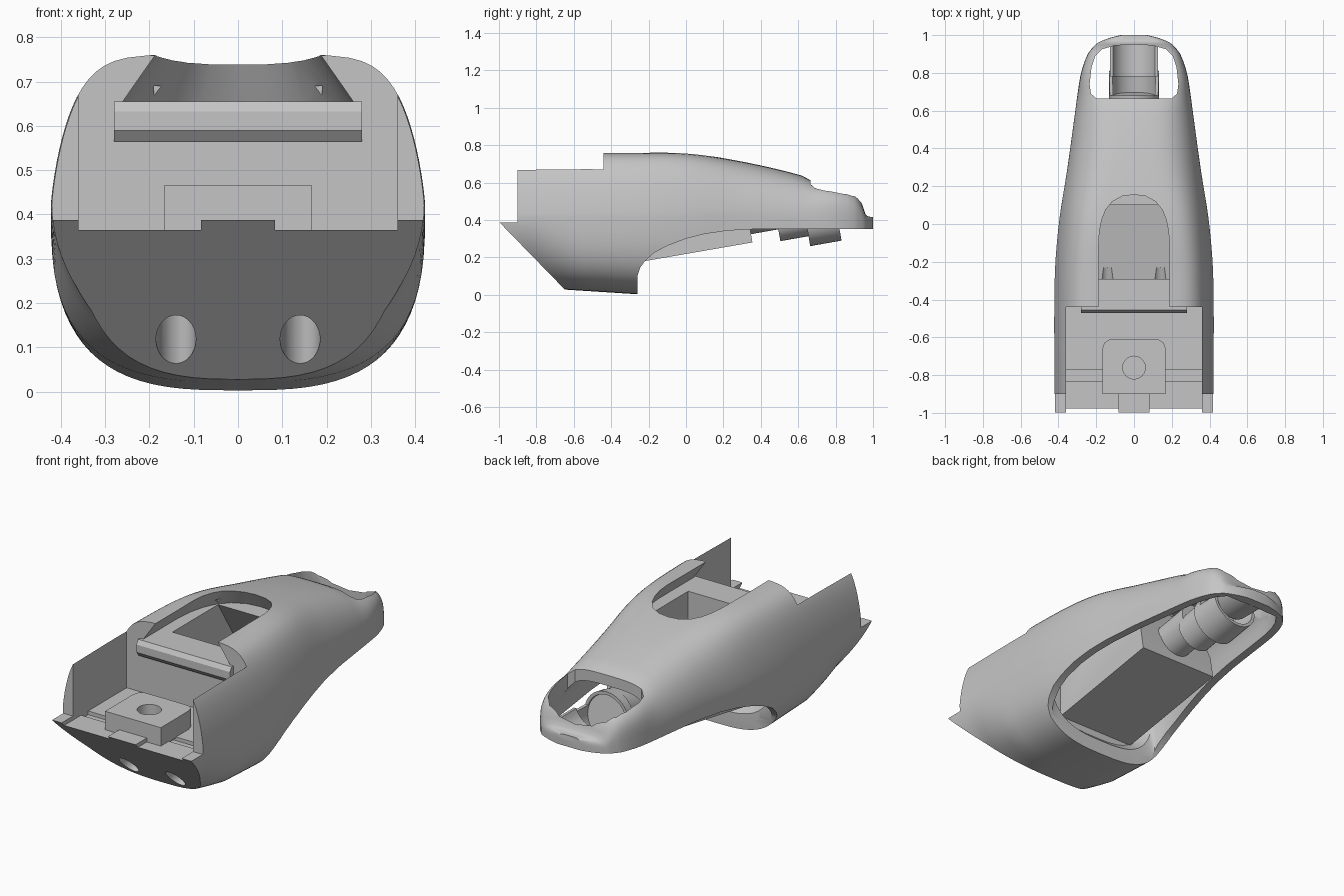
import bpy, bmesh, math
from mathutils import Matrix

cube = bpy.data.objects.get("Cube")
if cube:
    bpy.data.objects.remove(cube, do_unlink=True)

grey = bpy.data.materials.new("plain grey")
grey.use_nodes = True
GREY = (0.56, 0.56, 0.56, 1)
grey.diffuse_color = GREY
grey.node_tree.nodes["Principled BSDF"].inputs["Base Color"].default_value = GREY


def finish(name, bm):
    bmesh.ops.recalc_face_normals(bm, faces=bm.faces)
    mesh = bpy.data.meshes.new(name)
    bm.to_mesh(mesh)
    bm.free()
    mesh.materials.append(grey)
    obj = bpy.data.objects.new(name, mesh)
    bpy.context.collection.objects.link(obj)
    return obj


def skin(name, rings):
    """Closed solid through a list of matching rings."""
    bm = bmesh.new()
    loops = [[bm.verts.new(p) for p in ring] for ring in rings]
    count = len(loops[0])
    for a, b in zip(loops, loops[1:]):
        for i in range(count):
            j = (i + 1) % count
            bm.faces.new((a[i], a[j], b[j], b[i]))
    bm.faces.new(loops[0])
    bm.faces.new(loops[-1])
    return finish(name, bm)


def prism(name, pts, axis, lo, hi, taper=1):
    def place(p, d, k):
        u, v = p[0] * k, p[1] * k
        return {"x": (d, u, v), "y": (u, d, v), "z": (u, v, d)}[axis]
    return skin(name, [[place(p, lo, 1) for p in pts], [place(p, hi, taper) for p in pts]])


def box(name, x, y, z):
    return prism(name, [(x[0], y[0]), (x[1], y[0]), (x[1], y[1]), (x[0], y[1])], "z", *z)


def cylinder(name, centre, radius, length, tilt, stretch=1):
    bm = bmesh.new()
    matrix = (Matrix.Translation(centre) @ Matrix.Rotation(math.radians(tilt), 4, "X")
              @ Matrix.Diagonal((1, stretch, 1, 1)))
    bmesh.ops.create_cone(bm, cap_ends=True, segments=40, radius1=radius,
                          radius2=radius, depth=length, matrix=matrix)
    return finish(name, bm)


def combine(target, tool, operation="DIFFERENCE"):
    tool.hide_render = True
    mod = target.modifiers.new("combine", "BOOLEAN")
    mod.operation, mod.solver, mod.object = operation, "EXACT", tool
    bpy.context.view_layer.objects.active = target
    bpy.ops.object.modifier_apply(modifier=mod.name)
    bpy.data.objects.remove(tool, do_unlink=True)


def mirrored(half):
    """Add the -x half of an outline that runs from +x to the middle."""
    return half + [(-x, y) for x, y in reversed(half) if x > 0]


# Body stations: y, half width, crown height, side power, crown power, widest height
KEYS = [(-1, .42, .76, 7, 1.3, .42), (-.3, .42, .76, 7, 1.3, .42), (0, .398, .757, 6, 1.4, .42),
        (.3, .352, .712, 4, 1.7, .42), (.62, .308, .637, 3.5, 2, .4), (.68, .3, .605, 4, 2.5, .38),
        (.8, .28, .57, 5, 4, .36), (.9, .245, .545, 5, 4, .36), (.94, .213, .49, 5, 4, .36),
        (.96, .19, .43, 5, 4, .36), (.985, .13, .417, 5, 4, .36), (1, .07, .415, 5, 4, .36)]


def station(y):
    last = len(KEYS) - 1
    i = max(k for k in range(last) if KEYS[k][0] <= y or k == 0)
    a, b = KEYS[i], KEYS[i + 1]
    before, after = KEYS[max(i - 1, 0)], KEYS[min(i + 2, last)]
    h = b[0] - a[0]
    t = (y - a[0]) / h
    out = []
    for c in range(1, 6):
        m0 = (b[c] - before[c]) / (b[0] - before[0]) * h
        m1 = (after[c] - a[c]) / (after[0] - a[0]) * h
        out.append(a[c] + t * (m0 + t * (3 * (b[c] - a[c]) - 2 * m0 - m1
                                         + t * (2 * (a[c] - b[c]) + m0 + m1))))
    return out


def section(y, thin=0, narrow=1, sink=0):
    w, top, side, crown, mid = station(y)
    w = (w - thin) * narrow
    top -= thin * 1.3
    bottom = .028 - .064 * (y + .65) - sink
    belly = min(3, max(1.95, 2 + 4 * (y + .8)))
    ring = []
    for k in range(80):
        c, s = math.cos(k * math.tau / 80), math.sin(k * math.tau / 80)
        px, pz, reach = (side, crown, top - mid) if s > 0 else (belly, belly, mid - bottom)
        x = math.copysign(w * abs(c) ** (2 / px), c)
        ring.append((x, y, mid + math.copysign(abs(s) ** (2 / pz), s) * reach))
    return ring


# Outer body, hollowed from below
ys = [-1 + .05 * k for k in range(14)] + [-.3 + .04 * k for k in range(31)]
body = skin("body_shell", [section(y) for y in ys + [.92, .94, .95, .96, .97, .985, 1]])
cavity = [section(-.31, .045, .85, -.12), section(-.262, .045, .92, -.08)]
cavity += [section(-.245, .045, .94, .3), section(-.17, .045, .98, .3)]
cavity += [section(-.1 + .05 * k, .045, 1, .3) for k in range(21)] + [section(.945, .045, 1, .3)]
combine(body, skin("cavity", cavity))
combine(body, prism("belly_cut", [(-.26, -.4), (-.26, .1), (-.245, .145), (-.22, .18), (-.17, .225),
                                  (-.1, .262), (0, .3), (.1, .325), (.22, .343), (.4, .353),
                                  (1.1, .353), (1.1, -.4)], "x", -1, 1))
combine(body, prism("chin_cut", [(-1.1, .493), (-.5, -.124), (-1.1, -.2)], "x", -1, 1))

# Sloping tub and the flange around the top recess
tub = [(-.32, .163), (.355, .28), (.335, .4), (.22, .64), (-.32, .64)]
combine(body, prism("tub", tub, "x", -.235, .235), "UNION")
arch = mirrored([(.26, -.8), (.26, -.14), (.252, -.05), (.232, .03), (.2, .1), (.15, .155),
                 (.08, .19), (0, .2)])
flange = [(x * 1.1, max(y * 1.1, -.36)) for x, y in arch]
combine(body, prism("flange", flange, "z", .62, .71, .93), "UNION")
combine(body, prism("recess", arch, "z", .655, .8, .61))
combine(body, prism("pocket", [(-.29, .2), (.32, .305), (.1, .655), (.1, .69), (-.29, .69)],
                    "x", -.19, .19))

# Front tray, its ledges and grooves
combine(body, box("tray", (-.36, .36), (-.9, -.44), (.365, 1)))
combine(body, box("front_step", (-1, 1), (-1.1, -.9), (.387, 1)))
for side in (-1, 1):
    combine(body, box("ledge_gap", sorted((side * .083, side * .36)), (-1.1, -.89), (.365, .5)))
    combine(body, box("groove", sorted((side * .15, side * .36)), (-.83, -.77), (.345, .4)))
    # Slots running from the chin into the pocket
    combine(body, cylinder("chin_slot", (side * .14, -.55, .175), .045, .63, -73, 1.5))

# Opening at the tail
combine(body, prism("tail_opening", mirrored([(.2, .665), (.228, .69), (.235, .74), (.225, .83),
                                              (.205, .89), (.17, .925), (.1, .945), (0, .95)]),
                    "z", .2, 1))

# Mounting block with a round hole
block = prism("mounting_block", mirrored([(.167, -.9), (.167, -.66), (.158, -.63),
                                          (.13, -.612), (0, -.61)]), "z", .36, .465)
combine(block, cylinder("block_hole", (0, -.76, .45), .06, .12, 0))

# Hooked bar across the front of the recess
bar = prism("front_bar", [(-.43, .565), (-.45, .565), (-.47, .59), (-.47, .632),
                          (-.455, .655), (-.43, .655)], "x", -.28, .28)

# Stepped barrel under the tail, open on top, with a trough behind it
inner = cylinder("barrel_inner", (0, .4, .435), .1, .22, -80)
middle = cylinder("barrel_middle", (0, .57, .405), .105, .17, -80)
outer = cylinder("barrel_outer", (0, .725, .405), .132, .17, -80)
combine(outer, cylinder("barrel_bore", (0, .8, .418), .115, .25, -80))
combine(outer, box("barrel_top", (-.2, .2), (.68, 1), (.43, .7)))
trough = cylinder("tail_trough", (0, .865, .488), .132, .17, -90)
combine(trough, cylinder("trough_bore", (0, .865, .488), .118, .3, -90))
combine(trough, box("trough_top", (-.2, .2), (.7, 1), (.45, .7)))

for obj in (body, block, bar, inner, middle, outer, trough):
    bpy.ops.object.select_all(action="DESELECT")
    obj.select_set(True)
    bpy.context.view_layer.objects.active = obj
    bpy.ops.object.shade_smooth_by_angle(angle=math.radians(32))
